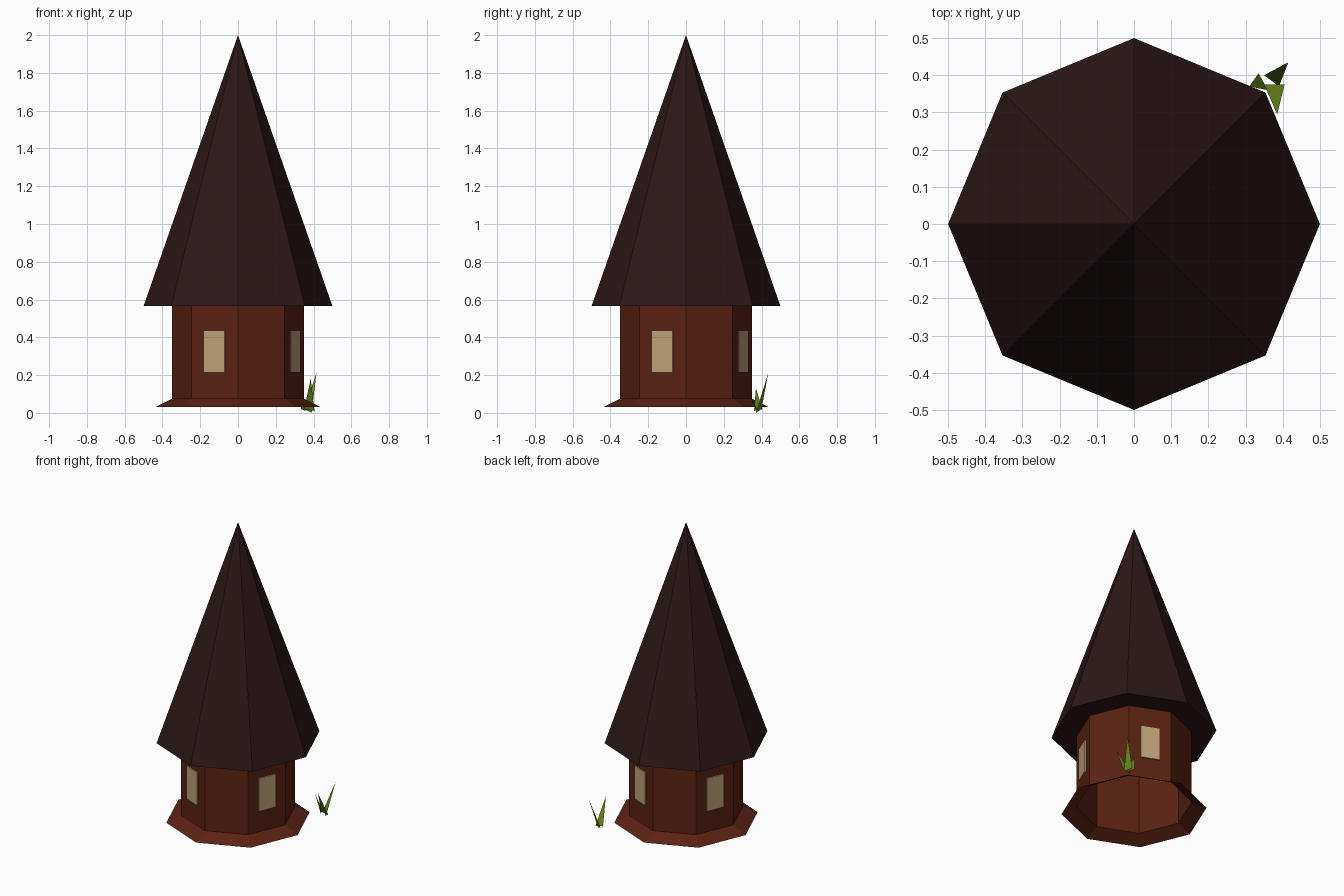
import bpy, math
from mathutils import Vector, Matrix

if "Cube" in bpy.data.objects:
    bpy.data.objects.remove(bpy.data.objects["Cube"])


def material(name, rgb):
    m = bpy.data.materials.new(name)
    m.diffuse_color = (*rgb, 1)
    m.use_nodes = True
    m.node_tree.nodes["Principled BSDF"].inputs["Base Color"].default_value = m.diffuse_color
    return m


WOOD = material("red_wood", (0.105, 0.016, 0.006))
ROOF = material("dark_roof", (0.026, 0.009, 0.009))
PANE = material("window_tan", (0.52, 0.36, 0.19))
GRASS = material("grass_green", (0.14, 0.24, 0.012))


def add_mesh(name, verts, faces, mat):
    me = bpy.data.meshes.new(name)
    me.from_pydata(verts, [], faces)
    me.materials.append(mat)
    ob = bpy.data.objects.new(name, me)
    bpy.context.collection.objects.link(ob)
    return ob


def octagon_shell(name, profile, mat, sides=8):
    """Open shell of stacked octagon rings, profile = (radius, z) upwards."""
    verts = [(r * math.cos(math.tau * i / sides), r * math.sin(math.tau * i / sides), z)
             for r, z in profile for i in range(sides)]
    faces = [(k * sides + i, k * sides + (i + 1) % sides,
              (k + 1) * sides + (i + 1) % sides, (k + 1) * sides + i)
             for k in range(len(profile) - 1) for i in range(sides)]
    return add_mesh(name, verts, faces, mat)


# Tower walls and the flared foot, both open underneath
octagon_shell("walls", [(0.35, 0.075), (0.35, 0.565)], WOOD)
octagon_shell("flared_foot", [(0.44, 0.03), (0.35, 0.075)], WOOD)

# Pointed eight-sided roof with closed underside
bpy.ops.mesh.primitive_cone_add(vertices=8, radius1=0.5, radius2=0, depth=1.435,
                                location=(0, 0, 0.565 + 1.435 / 2))
roof = bpy.context.object
roof.name = "roof"
roof.data.materials.append(ROOF)

# Shallow window panels on every other wall
wall_dist = 0.35 * math.cos(math.pi / 8)
for n in range(4):
    angle = math.radians(67.5 + 90 * n)
    bpy.ops.mesh.primitive_cube_add(size=1)
    win = bpy.context.object
    win.name = f"window_{n + 1}"
    win.data.transform(Matrix.Rotation(angle, 4, 'Z')
                       @ Matrix.Translation((wall_dist + 0.005, 0, 0.325))
                       @ Matrix.Diagonal((0.008, 0.12, 0.22, 1)))
    win.data.materials.append(PANE)

# Grass tuft: flat blades, each (base corner, base corner, tip)
blades = [
    ((0.350, 0.400, 0.02), (0.390, 0.370, 0.0), (0.415, 0.435, 0.21)),
    ((0.350, 0.375, 0.02), (0.405, 0.375, 0.01), (0.385, 0.295, 0.18)),
    ((0.335, 0.405, 0.02), (0.360, 0.360, 0.01), (0.310, 0.370, 0.13)),
]
for n, blade in enumerate(blades):
    add_mesh(f"grass_blade_{n + 1}", [Vector(p) for p in blade], [(0, 1, 2)], GRASS)
